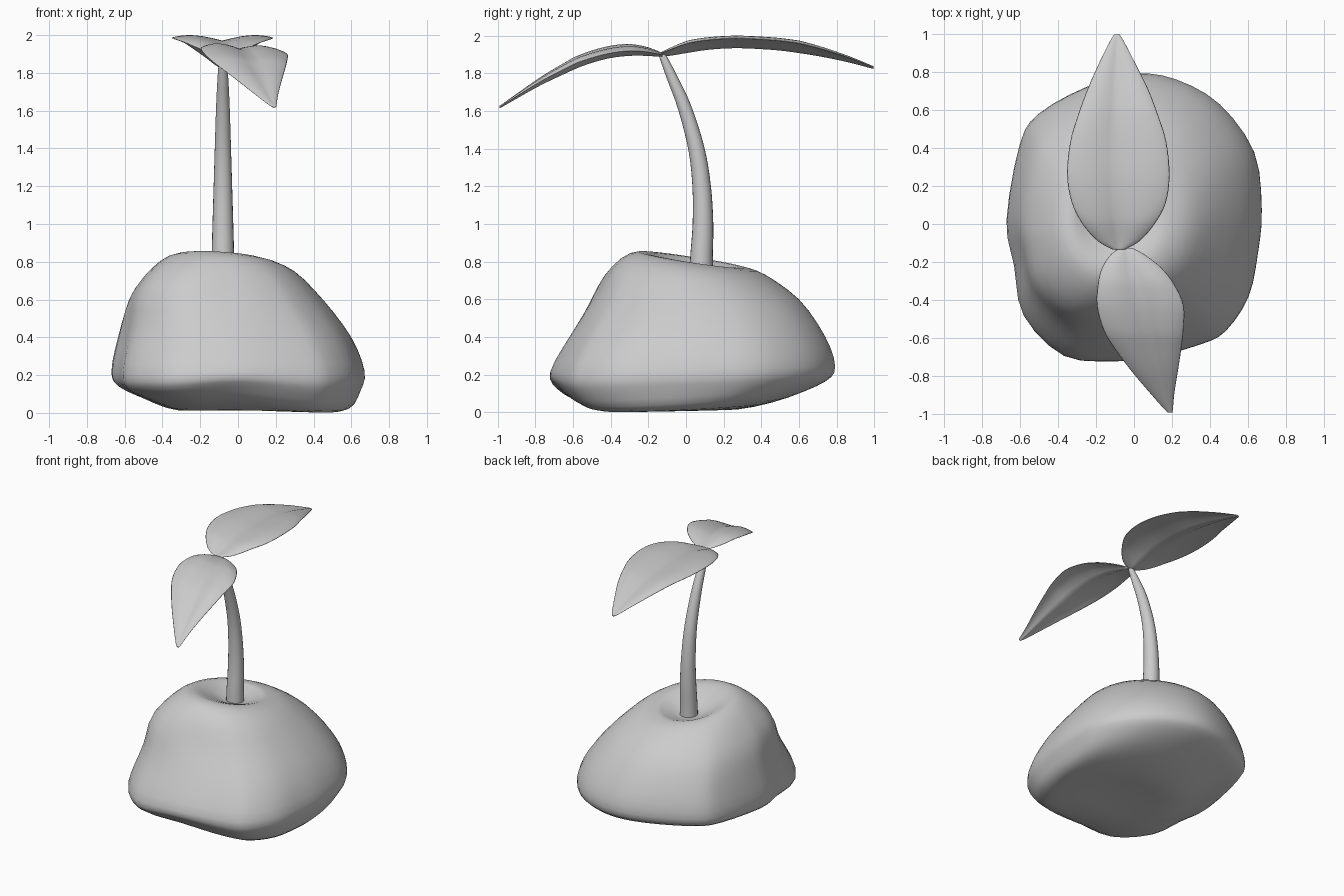
import bpy, bmesh, math
from mathutils import Vector

if "Cube" in bpy.data.objects:
    bpy.data.objects.remove(bpy.data.objects["Cube"])


def spline(pts, steps, closed=False):
    """Smooth Catmull-Rom resampling of a list of tuples."""
    p = [Vector(q) for q in pts]
    n = len(p)
    get = (lambda i: p[i % n]) if closed else (lambda i: p[max(0, min(n - 1, i))])
    out = []
    for i in range(n if closed else n - 1):
        a, b, c, d = (get(i + k) for k in (-1, 0, 1, 2))
        for s in range(steps):
            t = s / steps
            out.append(0.5 * (2 * b + (c - a) * t + (2 * a - 5 * b + 4 * c - d) * t * t
                              + (3 * b - a - 3 * c + d) * t ** 3))
    return out if closed else out + [p[-1]]


def loft(name, rings):
    """Skin closed rings of equal length and cap both ends."""
    bm = bmesh.new()
    loops = [[bm.verts.new(v) for v in r] for r in rings]
    n = len(loops[0])
    for a, b in zip(loops, loops[1:]):
        for i in range(n):
            j = (i + 1) % n
            bm.faces.new((a[i], a[j], b[j], b[i]))
    for loop in (loops[0], loops[-1]):
        c = sum((v.co for v in loop), Vector()) / n
        cv = bm.verts.new(c)
        for i in range(n):
            bm.faces.new((loop[i], loop[(i + 1) % n], cv))
    bmesh.ops.recalc_face_normals(bm, faces=bm.faces[:])
    me = bpy.data.meshes.new(name)
    bm.to_mesh(me)
    bm.free()
    me.shade_smooth()
    ob = bpy.data.objects.new(name, me)
    bpy.context.collection.objects.link(ob)
    return ob


# Mound: plan outline, then levels of
# (xmin, xmax, ymin, ymax, z, slope along y, slope along x, roundness, front arch)
outline = [(.67, .08), (.63, .38), (.45, .63), (.22, .76), (0, .79), (-.25, .72),
           (-.5, .58), (-.6, .42), (-.67, .02), (-.63, -.22), (-.58, -.48), (-.37, -.69),
           (-.1, -.72), (.1, -.70), (.35, -.63), (.48, -.56), (.6, -.38), (.65, -.15)]
levels = [
    (-.10, .20, -.15, .10, .02, 0, 0, .5, 0),
    (-.32, .45, -.38, .28, .012, .02, -.01, .4, .01),
    (-.50, .59, -.57, .55, .055, .06, -.05, .2, .035),
    (-.635, .65, -.685, .74, .13, .05, -.02, 0, .045),
    (-.67, .67, -.72, .79, .22, .03, 0, 0, .02),
    (-.635, .60, -.62, .74, .40, 0, 0, .2, 0),
    (-.57, .45, -.49, .60, .60, 0, 0, .5, 0),
    (-.45, .30, -.38, .42, .755, -.06, -.02, .8, 0),
    (-.34, .17, -.25, .31, .81, -.15, -.06, 1, 0),
    (-.25, .09, -.11, .25, .785, -.12, -.04, 1, 0),
    (-.16, .01, .00, .17, .745, -.05, 0, 1, 0),
    (-.10, -.06, .06, .10, .735, 0, 0, 1, 0),
]
shape = [Vector((x / .67, (y - .035) / .755)) for x, y, _ in
         spline([(x, y, 0) for x, y in outline], 3, True)]
rings = []
for x0, x1, y0, y1, z, sy, sx, rnd, arch in spline(levels, 3):
    ring = []
    for p in shape:
        q = p.lerp(p.normalized(), rnd)
        if q.x < 0 and q.y < 0:  # fuller shoulder above the front left foot
            q = q * (1 + .22 * q.x * q.y * math.exp(-((z - .68) / .14) ** 2))
        x = (x0 + x1) / 2 + q.x * (x1 - x0) / 2
        y = (y0 + y1) / 2 + q.y * (y1 - y0) / 2
        lift = arch * math.exp(-(x / .3) ** 2) * max(0, -q.y)
        ring.append((x, y, max(0, z + sy * y + sx * x + lift)))
    rings.append(ring)
loft("mound", rings)

# Stem: path of (y, z, radius), bending towards the front
stem = [(.08, .70, .063), (.082, .82, .06), (.09, 1.0, .055), (.083, 1.2, .049),
        (.055, 1.4, .043), (-.008, 1.62, .036), (-.075, 1.78, .028), (-.13, 1.905, .018)]
path = spline(stem, 4)
rings = []
for i, (y, z, r) in enumerate(path):
    a, b = path[max(0, i - 1)], path[min(len(path) - 1, i + 1)]
    ang = math.atan2(b[1] - a[1], b[0] - a[0]) - math.pi / 2
    rings.append([(-.08 + r * math.cos(t), y + r * math.sin(t) * math.cos(ang),
                   z + r * math.sin(t) * math.sin(ang))
                  for t in (k * math.tau / 20 for k in range(20))])
loft("stem", rings)


def leaf(name, base, tip, stations, lift, thick, curl, roll):
    """Creased leaf; stations are (fraction, left width, right width, z).
    curl bends the edges down again, roll tips the right side down."""
    base, tip = Vector(base), Vector(tip)
    us = [math.sin(k / 8 * math.pi / 2) for k in range(-8, 9)]
    loop = [(u, 1) for u in us] + [(u, -1) for u in us[-2:0:-1]]
    rings = []
    for s, wl, wr, z in spline(stations, 4):
        c = base.lerp(tip, s)
        k = min(1, (wl + wr) / .4)
        ring = []
        for u, sgn in loop:
            dx = u * (wr if u > 0 else wl)
            h = lift * k * math.sin(abs(u) * curl) - roll * dx
            t = thick * (.3 + .7 * k) * math.sqrt(max(0, 1 - u * u)) * (1 - .4 * abs(u))
            ring.append((c.x + dx, c.y, z + h + sgn * t))
        rings.append(ring)
    loft(name, rings)


leaf("back_leaf", (-.08, -.135), (-.09, .995),
     [(0, .03, .03, 1.9), (.04, .11, .11, 1.905), (.12, .19, .19, 1.925),
      (.22, .245, .25, 1.943), (.35, .268, .27, 1.952), (.5, .25, .255, 1.945),
      (.62, .21, .215, 1.931), (.75, .155, .16, 1.905), (.88, .088, .088, 1.87),
      (.97, .036, .036, 1.84), (1, .015, .015, 1.83)], .038, .019, 2.1, 0)
leaf("front_leaf", (-.04, -.125), (.19, -.99),
     [(0, .03, .03, 1.895), (.04, .09, .085, 1.9), (.12, .155, .155, 1.908),
      (.22, .2, .2, 1.909), (.35, .235, .22, 1.893), (.5, .235, .185, 1.853),
      (.62, .2, .145, 1.805), (.75, .145, .098, 1.748), (.88, .08, .05, 1.682),
      (.97, .032, .022, 1.635), (1, .013, .012, 1.62)], .03, .018, 2.5, .05)
